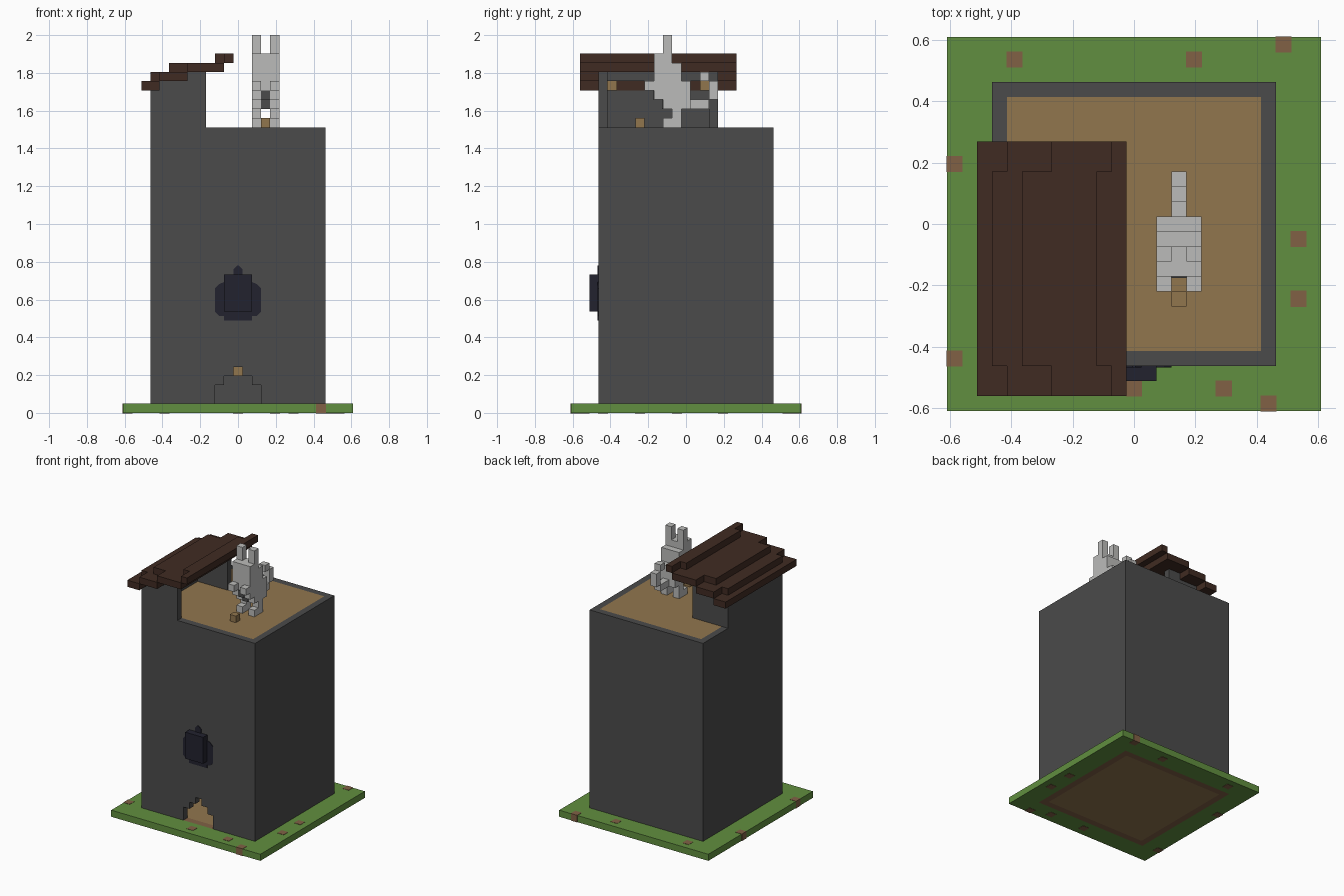
import bpy, bmesh
from mathutils import Vector

cube = bpy.data.objects.get("Cube")
if cube:
    bpy.data.objects.remove(cube, do_unlink=True)

V = 2 / 41          # size of one block
MID = 12.5          # block coordinate of the centre


def material(name, r, g, b):
    m = bpy.data.materials.new(name)
    m.use_nodes = True
    m.diffuse_color = (r, g, b, 1)
    m.node_tree.nodes["Principled BSDF"].inputs["Base Color"].default_value = (r, g, b, 1)
    return m


STONE = material("dark stone", .07, .07, .07)
GRASS = material("grass green", .12, .275, .05)
WOOD = material("light wood", .283, .18, .076)
ROOF = material("dark wood", .051, .024, .016)
FUR = material("pale fur", .5, .5, .49)
GLASS = material("night glass", .016, .016, .028)
DIRT = material("dirt brown", .22, .12, .06)


def place(p):
    return Vector(((p[0] - MID) * V, (p[1] - MID) * V, p[2] * V))


def finish(name, mat, bm):
    bmesh.ops.recalc_face_normals(bm, faces=bm.faces)
    mesh = bpy.data.meshes.new(name)
    bm.to_mesh(mesh)
    bm.free()
    mesh.materials.append(mat)
    ob = bpy.data.objects.new(name, mesh)
    bpy.context.collection.objects.link(ob)


def blocks(name, mat, *spans, grow=0):
    """Boxes given as x, y and z spans in block units."""
    bm = bmesh.new()
    for spans_xyz in spans:
        lo = place([s[0] - grow for s in spans_xyz])
        hi = place([s[1] + grow for s in spans_xyz])
        made = bmesh.ops.create_cube(bm, size=1)["verts"]
        for v in made:
            v.co = Vector([(lo[i] + hi[i]) / 2 + v.co[i] * (hi[i] - lo[i]) for i in range(3)])
    finish(name, mat, bm)


def prism(name, mat, outline, axis, start, end):
    """Extrude an outline (across, up) along x (axis 0) or y (axis 1)."""
    bm = bmesh.new()

    def at(a, z, d):
        return place((d, a, z) if axis == 0 else (a, d, z))
    face = bm.faces.new([bm.verts.new(at(a, z, start)) for a, z in outline])
    out = bmesh.ops.extrude_face_region(bm, geom=[face])["geom"]
    shift = at(0, 0, end) - at(0, 0, start)
    bmesh.ops.translate(bm, vec=shift, verts=[g for g in out if isinstance(g, bmesh.types.BMVert)])
    finish(name, mat, bm)


def ring(name, mat, a, b, z):
    """Square frame with outer edge a and inner edge b."""
    c, d = 25 - b, 25 - a
    blocks(name, mat, ((a, d), (a, b), z), ((a, d), (c, d), z),
           ((a, b), (b, c), z), ((c, d), (b, c), z))


# Ground
ring("lawn", GRASS, 0, 3, (0, 1))
ring("foundation", DIRT, 3, 4, (0, 1))
blocks("lower_floor", WOOD, ((4, 21), (4, 21), (0, 1)))
spots = [(4, 23), (16, 23), (22, 24), (0, 16), (23, 11), (23, 7), (21, 0), (18, 1), (12, 1), (0, 3)]
blocks("dirt_spots", DIRT, *[((x, x + 1), (y, y + 1), (0, 1)) for x, y in spots], grow=.04)

# Tower walls, with a stepped doorway and a raised corner
left_door = [(10, 1), (10, 3), (11, 3), (11, 4), (12, 4), (12, 5)]
door = left_door + [(25 - x, z) for x, z in reversed(left_door)]
gable = [(9, 31), (9, 37), (7, 37), (7, 36), (4, 36), (4, 35), (3, 35)]
prism("front_wall", STONE, [(3, 1)] + door + [(22, 1), (22, 31)] + gable, 1, 3, 4)
prism("left_side_wall", STONE, [(4, 1), (21, 1), (21, 31), (16, 31), (16, 35), (4, 35)], 0, 3, 4)
blocks("right_side_wall", STONE, ((21, 22), (4, 21), (1, 31)))
blocks("back_wall", STONE, ((3, 22), (21, 22), (1, 31)))
prism("shelter_back_wall", STONE, [(4, 31)] + gable[:-2] + [(4, 36)], 1, 15, 16)
blocks("shelter_beam", STONE, ((7, 8), (4, 15), (36, 37)))
blocks("upper_floor", WOOD, ((4, 21), (4, 21), (30, 31)))
blocks("torches", WOOD, ((6, 7), (4, 5), (35, 36)), ((6, 7), (14, 15), (35, 36)),
       ((12, 13), (20, 21), (4, 5)))

# Stepped roof: wide end strips and a longer middle in each layer
layers = [(2, 2, 4), (4, 3, 7), (7, 5, 11), (11, 10, 12)]
for i, (end_x, mid_x, right_x) in enumerate(layers):
    z = (35 + i, 36 + i)
    blocks("roof_layer_%d" % (i + 1), ROOF, ((end_x, right_x), (1, 3), z),
           ((mid_x, right_x), (3, 16), z), ((end_x, right_x), (16, 18), z))

# Window
half = [(11, 10), (11, 10.5), (10.5, 10.5), (10, 11), (10, 13.5), (10.5, 14),
        (11, 14.2), (11, 14.7), (11.3, 15), (12, 15), (12, 15.6), (12.4, 16)]
pane = half + [(25 - x, z) for x, z in reversed(half)]
prism("window_pane", GLASS, pane, 1, 2.9, 3.02)
blocks("window_bay", GLASS, ((11, 14), (2, 3), (11, 15)))

# Animal
body = [(33, 10, 13), (34, 9, 13), (35, 9, 13), (36, 9, 12), (37, 9, 12), (38, 9, 11)]
blocks("animal_body", FUR, *[((14, 17), (a, b), (z, z + 1)) for z, a, b in body])
for side, x in (("right", (14, 15)), ("left", (16, 17))):
    blocks(side + "_ear", FUR, (x, (10, 11), (39, 41)))
    blocks(side + "_arm", FUR, (x, (8, 9), (35, 36)))
    blocks(side + "_leg", FUR, (x, (11, 12), (32, 33)), (x, (10, 12), (31, 32)))
blocks("tail", FUR, ((15, 16), (13, 15), (33, 34)), ((15, 16), (15, 16), (34, 36)),
       ((15, 16), (14, 15), (36, 37)))
blocks("belly_patch", STONE, ((15, 16), (9.9, 10), (33, 34)), ((15, 16), (8.9, 9), (34, 35)))
blocks("food_block", WOOD, ((15, 16), (7, 8), (31, 32)))
